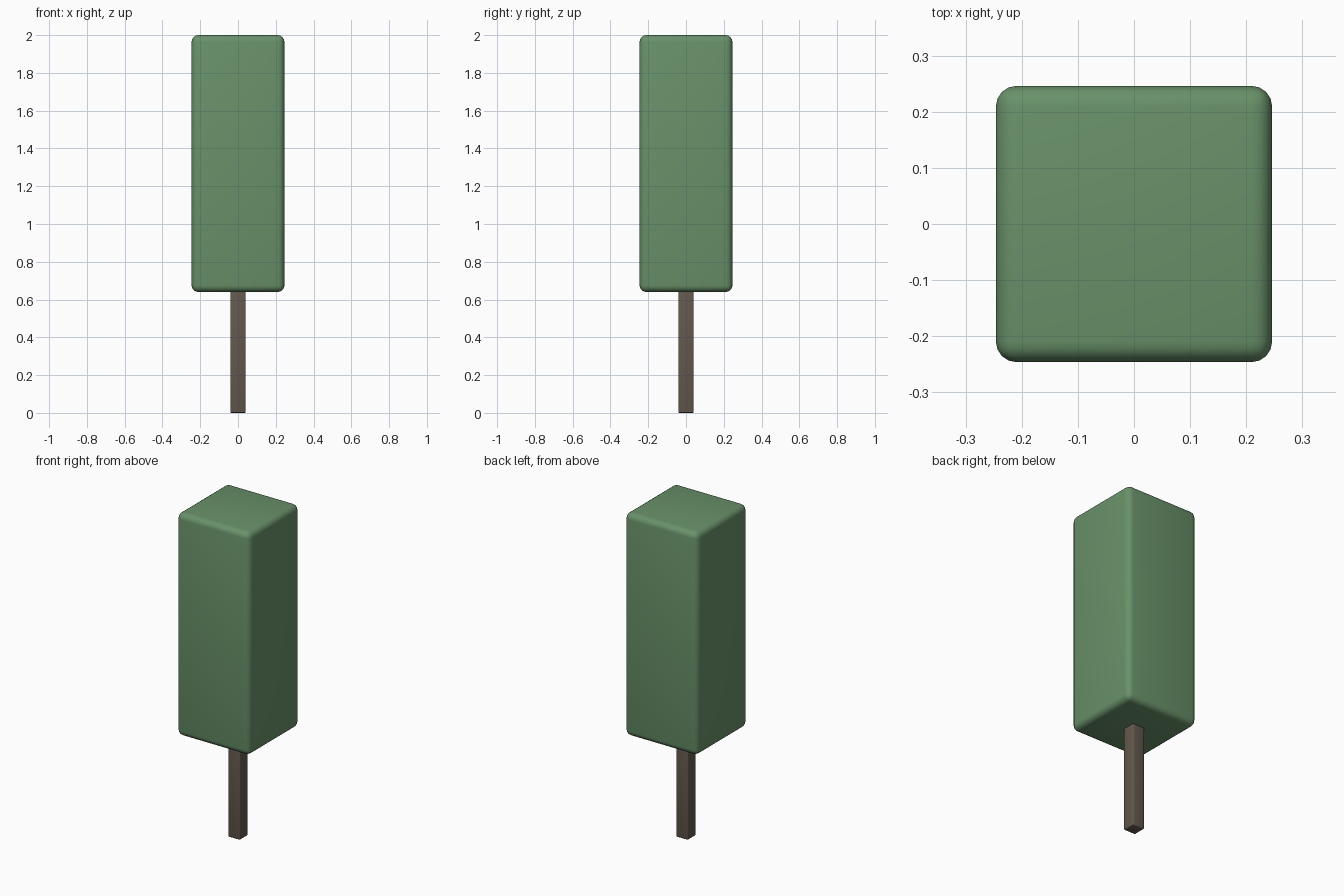
import bpy

cube = bpy.data.objects.get("Cube")
if cube:
    bpy.data.objects.remove(cube, do_unlink=True)


def make_material(name, rgb):
    mat = bpy.data.materials.new(name)
    mat.use_nodes = True
    color = (*rgb, 1.0)
    mat.diffuse_color = color
    mat.node_tree.nodes["Principled BSDF"].inputs["Base Color"].default_value = color
    return mat


def rounded_block(name, width, bottom, top, radius, segments, mat):
    """Square upright block with rounded edges."""
    bpy.ops.mesh.primitive_cube_add(size=1, location=(0, 0, (bottom + top) / 2))
    obj = bpy.context.object
    obj.name = name
    obj.scale = (width, width, top - bottom)
    bpy.ops.object.transform_apply(location=False, rotation=False, scale=True)
    obj.data.materials.append(mat)
    bevel = obj.modifiers.new("rounded_edges", 'BEVEL')
    bevel.width = radius
    bevel.segments = segments
    bpy.ops.object.modifier_apply(modifier=bevel.name)
    bpy.ops.object.shade_smooth_by_angle()
    return obj


leaf_green = make_material("leaf green", (0.14, 0.285, 0.142))
bark_brown = make_material("bark brown", (0.125, 0.1, 0.074))

# Trunk reaches slightly into the canopy
rounded_block("trunk", 0.08, 0.0, 0.70, 0.006, 3, bark_brown)

# Tall box-shaped canopy
rounded_block("canopy", 0.492, 0.64, 2.0, 0.036, 4, leaf_green)
